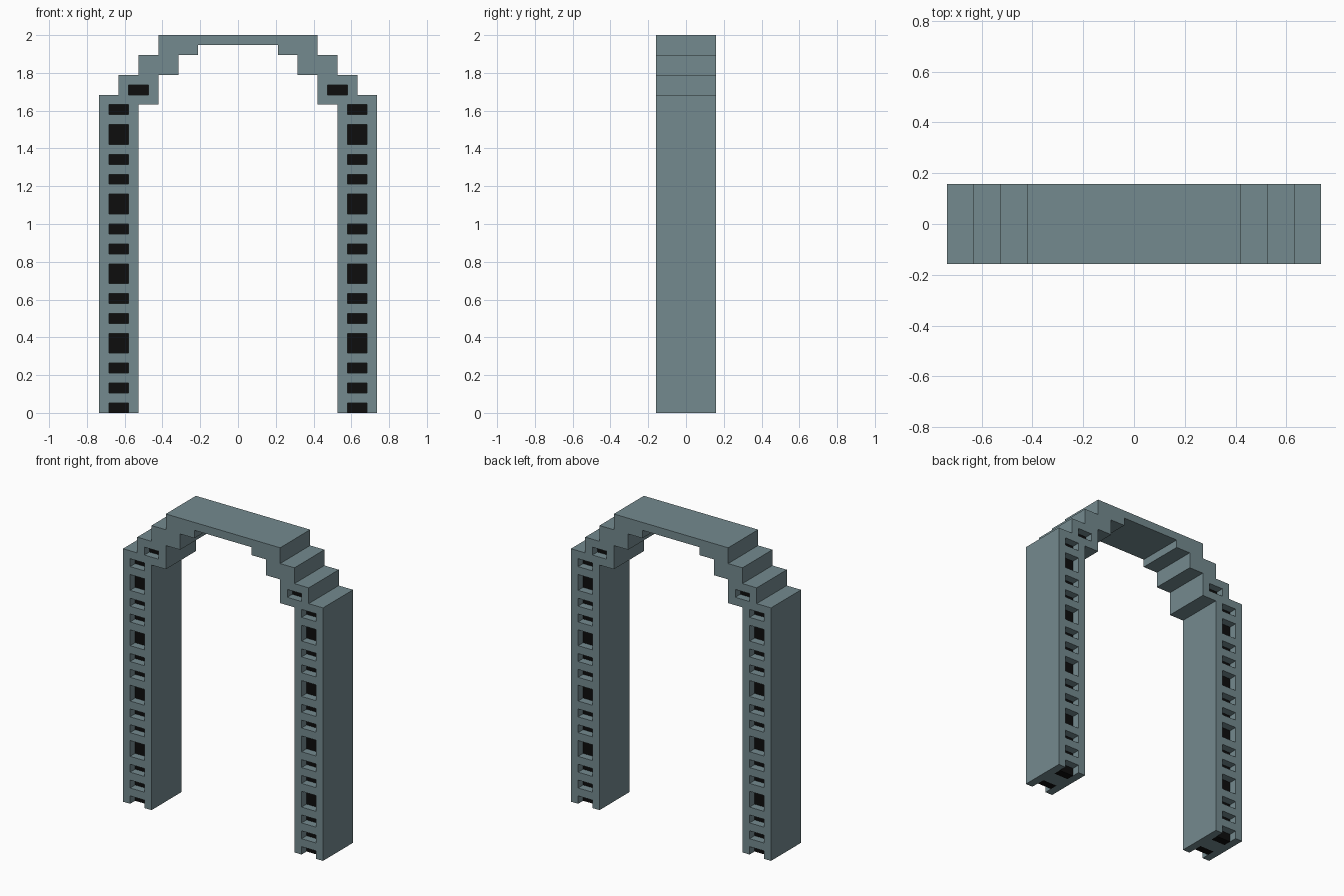
import bpy, bmesh
from mathutils import Matrix, Vector

if "Cube" in bpy.data.objects:
    bpy.data.objects.remove(bpy.data.objects["Cube"])

U = 2 / 38          # one block of the grid
HALF = 3            # half depth, in blocks


def material(name, rgb):
    m = bpy.data.materials.new(name)
    m.diffuse_color = (*rgb, 1)
    m.use_nodes = True
    m.node_tree.nodes["Principled BSDF"].inputs["Base Color"].default_value = m.diffuse_color
    return m


stone = material("blue grey stone", (0.175, 0.255, 0.275))
black = material("black recess", (0.004, 0.004, 0.004))


def add_object(name, bm, mats):
    bmesh.ops.recalc_face_normals(bm, faces=bm.faces)
    me = bpy.data.meshes.new(name)
    bm.to_mesh(me)
    bm.free()
    for m in mats:
        me.materials.append(m)
    ob = bpy.data.objects.new(name, me)
    bpy.context.collection.objects.link(ob)
    return ob


def add_box(bm, lo, hi):
    lo, hi = Vector(lo) * U, Vector(hi) * U
    mat = Matrix.Translation((lo + hi) / 2) @ Matrix.Diagonal((*(hi - lo), 1))
    bmesh.ops.create_cube(bm, size=1, matrix=mat)


# Stepped arch: right half of the outline, mirrored and extruded
half = [(4, 37), (4, 36), (6, 36), (6, 34), (8, 34), (8, 31), (10, 31), (10, 0),
        (14, 0), (14, 32), (12, 32), (12, 34), (10, 34), (10, 36), (8, 36), (8, 38)]
outline = half + [(-x, z) for x, z in reversed(half)]
bm = bmesh.new()
face = bm.faces.new([bm.verts.new((x * U, -HALF * U, z * U)) for x, z in outline])
ext = bmesh.ops.extrude_face_region(bm, geom=[face])
bmesh.ops.translate(bm, vec=(0, 2 * HALF * U, 0),
                    verts=[v for v in ext["geom"] if isinstance(v, bmesh.types.BMVert)])
arch = add_object("arch", bm, [stone, black])

# Recesses: two low slots and a tall one repeating up each leg, one slot in the step
slots = [(11, 13, 0, 1), (9, 11, 32, 33)]
for i in range(4):
    z = 2 + 7 * i
    slots += [(11, 13, z, z + 1), (11, 13, z + 2, z + 3), (11, 13, z + 4, z + 6)]
slots.append((11, 13, 30, 31))

cut, plugs = bmesh.new(), bmesh.new()
for x0, x1, z0, z1 in slots:
    foot = z0 == 0
    for a, b in ((x0, x1), (-x1, -x0)):
        for s in (-1, 1):
            inner = s * (1 if foot else 2)
            ys = sorted((inner, s * (HALF + 1)))
            add_box(cut, (a, ys[0], -1 if foot else z0), (b, ys[1], z1))
            if foot:    # the lowest recess shows its black block from below
                ys = sorted((s, 2 * s))
                add_box(plugs, (a, ys[0], 0), (b, ys[1], 1))
cutter = add_object("recess_cutter", cut, [stone])
cutter.hide_render = True
add_object("foot_recess_blocks", plugs, [black])

mod = arch.modifiers.new("recesses", "BOOLEAN")
mod.operation, mod.solver, mod.object = "DIFFERENCE", "EXACT", cutter
deps = bpy.context.evaluated_depsgraph_get()
cut_mesh = bpy.data.meshes.new_from_object(arch.evaluated_get(deps))
arch.modifiers.clear()
arch.data = cut_mesh
bpy.data.objects.remove(cutter)

# Back of every recess is black
for p in arch.data.polygons:
    if abs(p.normal.y) > 0.9 and abs(abs(p.center.y) - 2 * U) < 0.1 * U:
        p.material_index = 1
    else:
        p.material_index = 0
